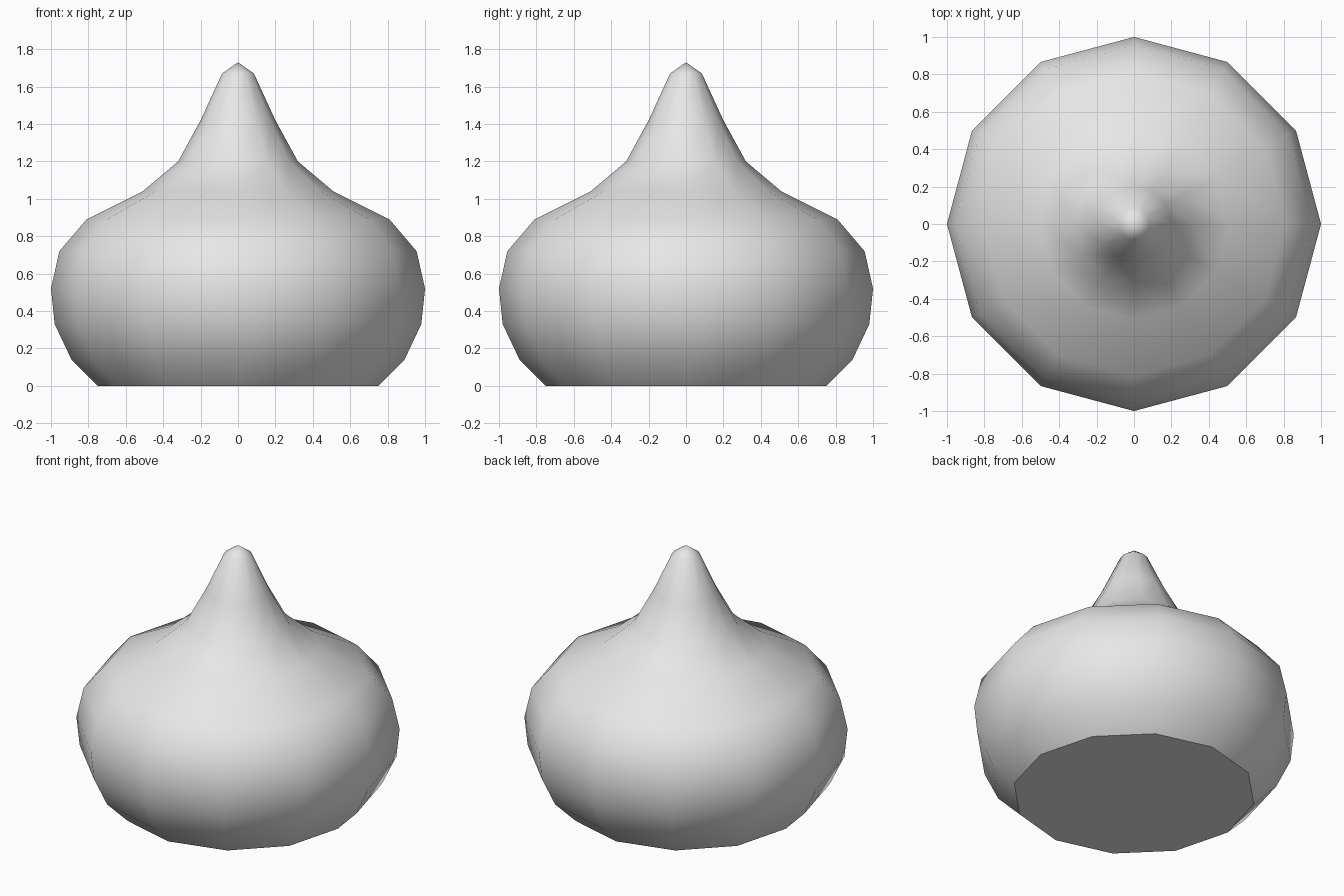
import bpy
import bmesh
import math

cube = bpy.data.objects.get("Cube")
if cube:
    bpy.data.objects.remove(cube, do_unlink=True)

SIDES = 12
TIP_HEIGHT = 1.73
# Outline from the flat base up to the pointed tip: radius, height
PROFILE = [(0.75, 0), (0.89, 0.14), (0.98, 0.33), (1, 0.52), (0.955, 0.72),
           (0.81, 0.89), (0.51, 1.04), (0.32, 1.2), (0.2, 1.42), (0.085, 1.67)]

# Single grey material
grey = bpy.data.materials.new("light_grey")
grey.use_nodes = True
colour = (0.8, 0.8, 0.8, 1)
grey.diffuse_color = colour
grey.node_tree.nodes["Principled BSDF"].inputs["Base Color"].default_value = colour


def add_ring(bm, radius, height):
    angles = [math.tau * i / SIDES for i in range(SIDES)]
    return [bm.verts.new((radius * math.cos(a), radius * math.sin(a), height))
            for a in angles]


bm = bmesh.new()
rings = [add_ring(bm, r, z) for r, z in PROFILE]

# Rounded body and tapering neck
for low, high in zip(rings, rings[1:]):
    for i in range(SIDES):
        j = (i + 1) % SIDES
        bm.faces.new((low[i], low[j], high[j], high[i]))

# Pointed cap
tip = bm.verts.new((0, 0, TIP_HEIGHT))
for i in range(SIDES):
    bm.faces.new((rings[-1][i], rings[-1][(i + 1) % SIDES], tip))

for face in bm.faces:
    face.smooth = True

# Flat base with a crisp rim
base = bm.faces.new(list(reversed(rings[0])))
base.smooth = False
for edge in base.edges:
    edge.smooth = False

mesh = bpy.data.meshes.new("droplet_body")
bm.to_mesh(mesh)
bm.free()
mesh.materials.append(grey)
body = bpy.data.objects.new("droplet_body", mesh)
bpy.context.collection.objects.link(body)
